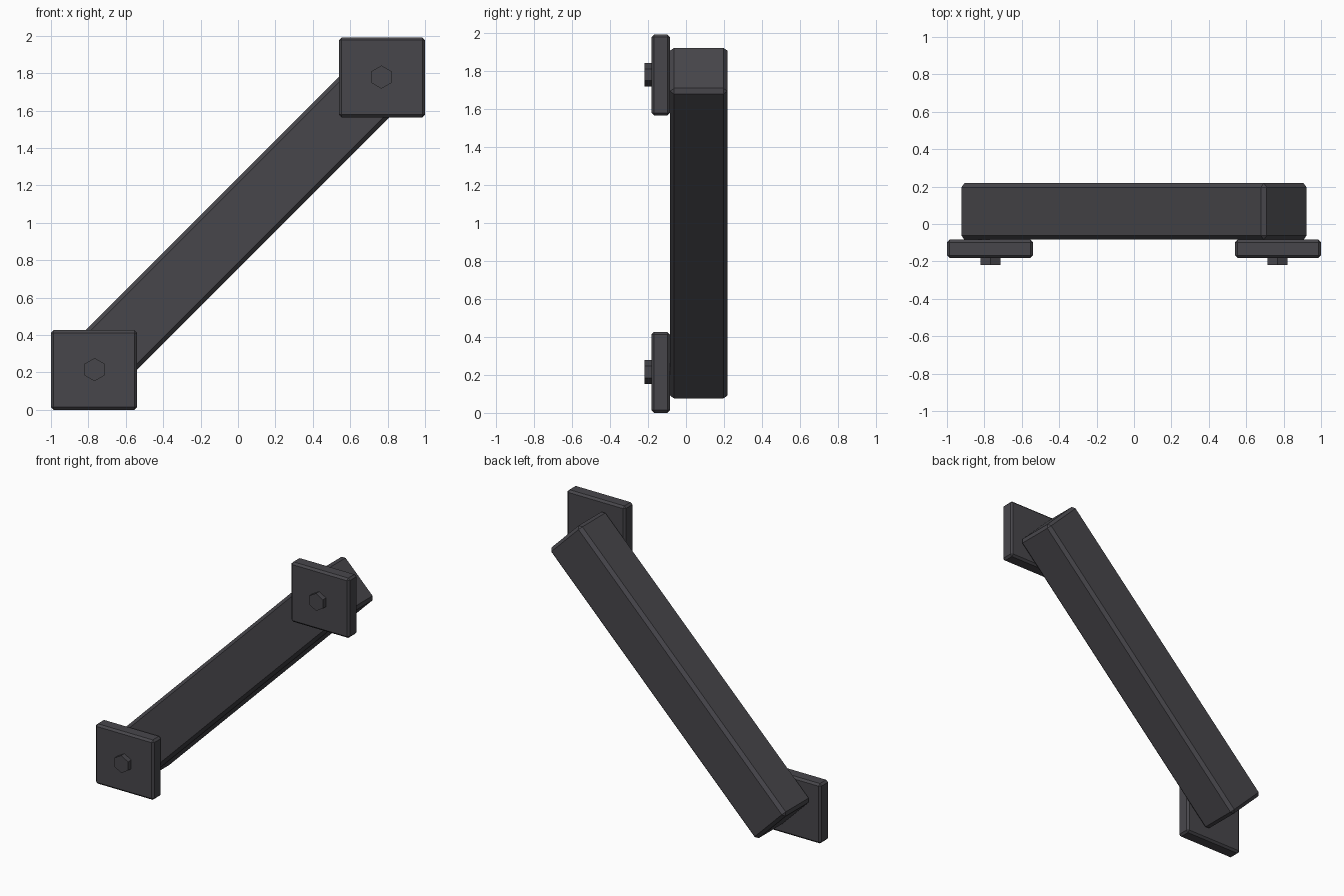
import bpy, bmesh, math
from mathutils import Matrix, Vector

if "Cube" in bpy.data.objects:
    bpy.data.objects.remove(bpy.data.objects["Cube"])

charcoal = bpy.data.materials.new("charcoal")
charcoal.diffuse_color = (0.064, 0.062, 0.071, 1)
charcoal.use_nodes = True
charcoal.node_tree.nodes["Principled BSDF"].inputs["Base Color"].default_value = charcoal.diffuse_color


def add_object(name, bm):
    mesh = bpy.data.meshes.new(name)
    bm.to_mesh(mesh)
    bm.free()
    mesh.materials.append(charcoal)
    obj = bpy.data.objects.new(name, mesh)
    bpy.context.collection.objects.link(obj)
    return obj


def chamfered_box(name, center, size, chamfer, angle=0.0):
    bm = bmesh.new()
    bmesh.ops.create_cube(bm, size=1)
    bmesh.ops.scale(bm, vec=size, verts=bm.verts)
    bmesh.ops.bevel(bm, geom=bm.edges[:], offset=chamfer, segments=1,
                    affect='EDGES')
    bmesh.ops.transform(bm, verts=bm.verts,
                        matrix=Matrix.Translation(Vector(center)) @ Matrix.Rotation(angle, 4, 'Y'))
    return add_object(name, bm)


def hex_bolt(name, center, radius, depth):
    bm = bmesh.new()
    bmesh.ops.create_cone(bm, cap_ends=True, segments=6, radius1=radius,
                          radius2=radius, depth=depth)
    # axis along y, one corner pointing up
    bmesh.ops.transform(bm, verts=bm.verts,
                        matrix=Matrix.Translation(Vector(center)) @ Matrix.Rotation(math.pi / 2, 4, 'X'))
    top = max(v.co.z for v in bm.verts) - center[2]
    if top < radius * 0.95:
        bmesh.ops.rotate(bm, verts=bm.verts, cent=center,
                         matrix=Matrix.Rotation(math.pi / 6, 3, 'Y'))
    return add_object(name, bm)


# Diagonal beam
chamfered_box("diagonal_beam", (0, 0.067, 0.998), (2.308, 0.302, 0.345),
              0.022, -math.pi / 4)

# Mounting plates with hex bolts at both ends
for side, x, z in (("lower", -0.77, 0.213), ("upper", 0.77, 1.777)):
    chamfered_box(side + "_plate", (x, -0.133, z), (0.46, 0.098, 0.426), 0.014)
    hex_bolt(side + "_bolt", (x * 0.996, -0.198, z + 0.002), 0.062, 0.04)
